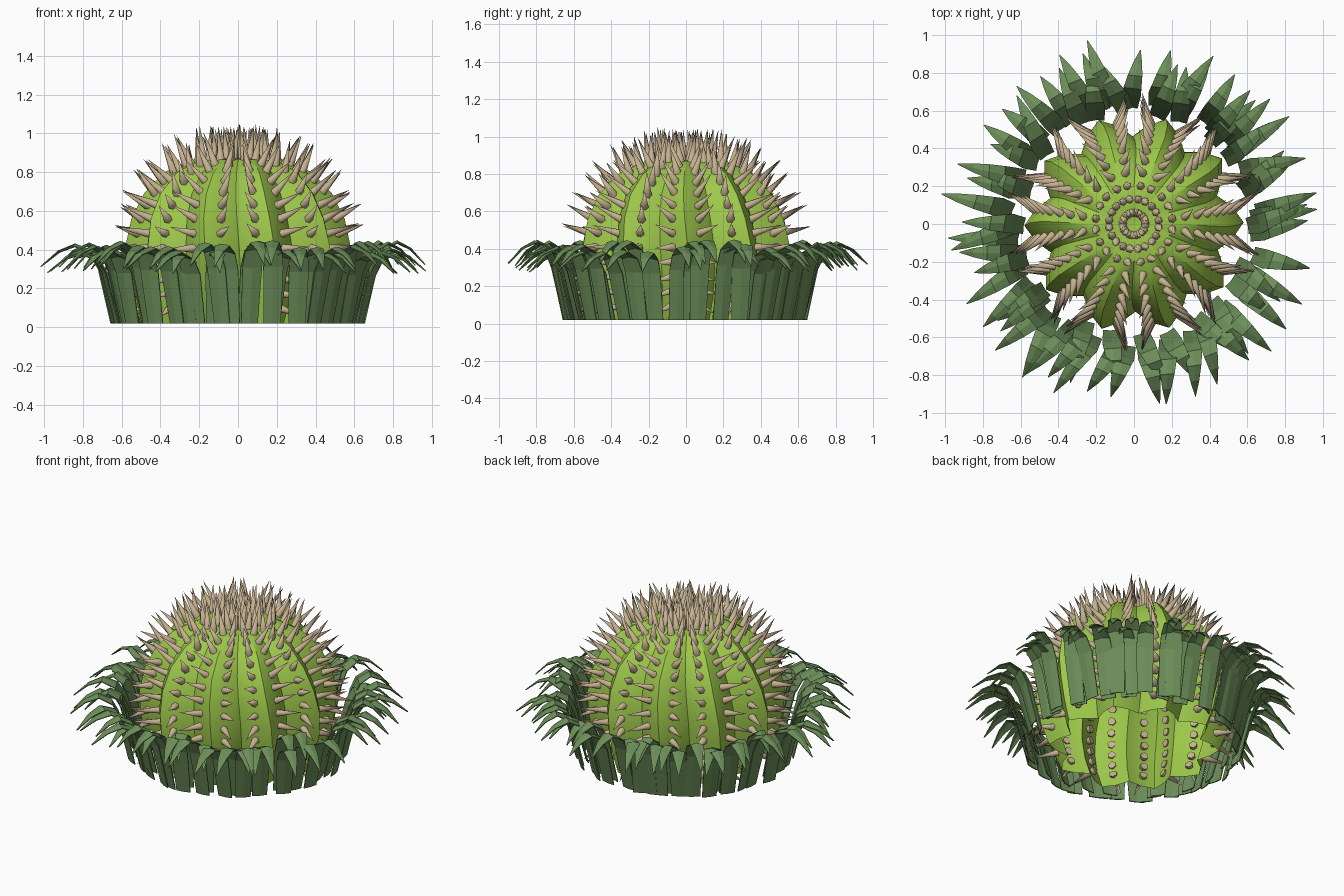
import bpy, bmesh, math, random
from mathutils import Vector

if "Cube" in bpy.data.objects:
    bpy.data.objects.remove(bpy.data.objects["Cube"])
random.seed(4)

def material(name, rgb):
    m = bpy.data.materials.new(name)
    m.diffuse_color = (*rgb, 1)
    m.use_nodes = True
    m.node_tree.nodes["Principled BSDF"].inputs["Base Color"].default_value = m.diffuse_color
    return m

def finish(bm, name, mat):
    me = bpy.data.meshes.new(name)
    bm.to_mesh(me)
    bm.free()
    ob = bpy.data.objects.new(name, me)
    bpy.context.collection.objects.link(ob)
    me.materials.append(mat)
    return ob

def smooth(ob, angle):
    bpy.ops.object.select_all(action='DESELECT')
    ob.select_set(True)
    bpy.context.view_layer.objects.active = ob
    bpy.ops.object.shade_smooth_by_angle(angle=math.radians(angle))

green = material("cactus_green", (0.34, 0.58, 0.07))
tan = material("spine_tan", (0.56, 0.44, 0.28))
leaf_green = material("leaf_green", (0.15, 0.27, 0.10))

RIBS = 10
# ridge profile (radius, height), bottom to top
PROFILE = [(0.50, 0.02), (0.545, 0.14), (0.575, 0.28), (0.58, 0.42), (0.55, 0.56),
           (0.485, 0.69), (0.38, 0.80), (0.24, 0.865), (0.10, 0.875), (0.03, 0.86)]

def rib(a):
    # 1 at the sharp ridges, 0.8 in the sharp grooves
    t = abs((a * RIBS / math.tau) % 1 - 0.5) * 2
    return 0.80 + 0.20 * (0.75 * t + 0.25 * math.sin(t * math.pi / 2))

# ribbed body, an open shell underneath
bm = bmesh.new()
n = RIBS * 4
rings = []
for k, (r, z) in enumerate(PROFILE):
    sway = 0.03 * math.sin(k * 0.9)
    ring = []
    for i in range(n):
        a = math.tau * i / n
        q = r * rib(a)
        ring.append(bm.verts.new((q * math.cos(a + sway), q * math.sin(a + sway), z)))
    rings.append(ring)
for lo, hi in zip(rings, rings[1:]):
    for i in range(n):
        j = (i + 1) % n
        bm.faces.new((lo[i], lo[j], hi[j], hi[i]))
bm.faces.new(rings[-1])
smooth(finish(bm, "cactus_body", green), 28)

SEGS = [(p, q, math.dist(p, q)) for p, q in zip(PROFILE, PROFILE[1:])]
TOTAL = sum(s[2] for s in SEGS)

def on_profile(t):
    # point and outward slope at fraction t of the profile
    d = t * TOTAL
    for p, q, l in SEGS:
        if d <= l:
            f = d / l
            return (p[0] + f * (q[0] - p[0]), p[1] + f * (q[1] - p[1]),
                    (q[1] - p[1]) / l, (p[0] - q[0]) / l)
        d -= l

# spines: a pair of rows on the flanks of every groove
bm = bmesh.new()

def spine(base, direction, length, radius):
    d = direction.normalized()
    u = d.orthogonal().normalized()
    v = d.cross(u)
    tip = bm.verts.new(base + d * length)
    foot = [bm.verts.new(base - d * 0.02 + radius * (u * math.cos(i * math.tau / 6) + v * math.sin(i * math.tau / 6)))
            for i in range(6)]
    for i in range(6):
        bm.faces.new((foot[i], foot[(i + 1) % 6], tip))
    bm.faces.new(foot[::-1])

ROWS = 15
for k in range(RIBS):
    groove = math.radians(18 + 36 * k)
    for side in (-1, 1):
        for i in range(ROWS):
            t = 0.07 + 0.90 * i / (ROWS - 1)
            r, z, nr, nz = on_profile(t)
            a = groove + side * math.radians(10)
            q = r * rib(a)
            rad = Vector((math.cos(a), math.sin(a), 0))
            tang = Vector((-math.sin(a), math.cos(a), 0))
            d = rad * max(nr, 0.05) - tang * side * (0.10 + 0.42 * max(nr, 0)) + Vector((0, 0, nz + 0.06))
            d += Vector([random.uniform(-0.07, 0.07) for _ in range(3)])
            spine(rad * q + Vector((0, 0, z)), d, random.uniform(0.15, 0.18), 0.025)
smooth(finish(bm, "spines", tan), 65)

# skirt of arching leaves: (distance out, height, half width)
LEAF = [(0.0, 0.02, 0.044), (0.065, 0.28, 0.052), (0.105, 0.355, 0.047),
        (0.175, 0.39, 0.037), (0.245, 0.36, 0.023), (0.32, 0.29, 0.001)]
bm = bmesh.new()

def leaf(a, start, stretch, rise, yaw, bend):
    rad = Vector((math.cos(a), math.sin(a), 0))
    out = Vector((math.cos(a + yaw), math.sin(a + yaw), 0))
    side = Vector((-math.sin(a + yaw), math.cos(a + yaw), 0))
    prev = None
    for j, (d, z, w) in enumerate(LEAF):
        dd = d if j < 2 else 0.065 + (d - 0.065) * stretch
        c = rad * start + out * dd + side * bend * max(0, dd - 0.065)
        c.z = 0.02 + (z - 0.02) * rise
        crease = out * 0.005 if j < 2 else Vector((0, 0, 0.25 * w))
        row = [bm.verts.new(c - side * w), bm.verts.new(c + crease), bm.verts.new(c + side * w)]
        if prev:
            for s in (0, 1):
                bm.faces.new((prev[s], prev[s + 1], row[s + 1], row[s]))
        prev = row

# outer layer, then a sparser inner layer
for count, start, spread in ((44, 0.635, 1.0), (24, 0.585, 0.9)):
    for i in range(count):
        leaf(math.tau * (i + random.uniform(-0.45, 0.45)) / count,
             start + random.uniform(-0.02, 0.02), spread * random.uniform(0.8, 1.25),
             random.uniform(0.93, 1.12), random.uniform(-0.35, 0.35), random.uniform(-0.2, 0.2))
leaves = finish(bm, "leaf_skirt", leaf_green)
mod = leaves.modifiers.new("thickness", 'SOLIDIFY')
mod.thickness = 0.006

# rest the lowest point on z = 0
low = min(v.co.z for o in bpy.data.objects for v in o.data.vertices)
for o in bpy.data.objects:
    o.location.z -= min(low, 0)
